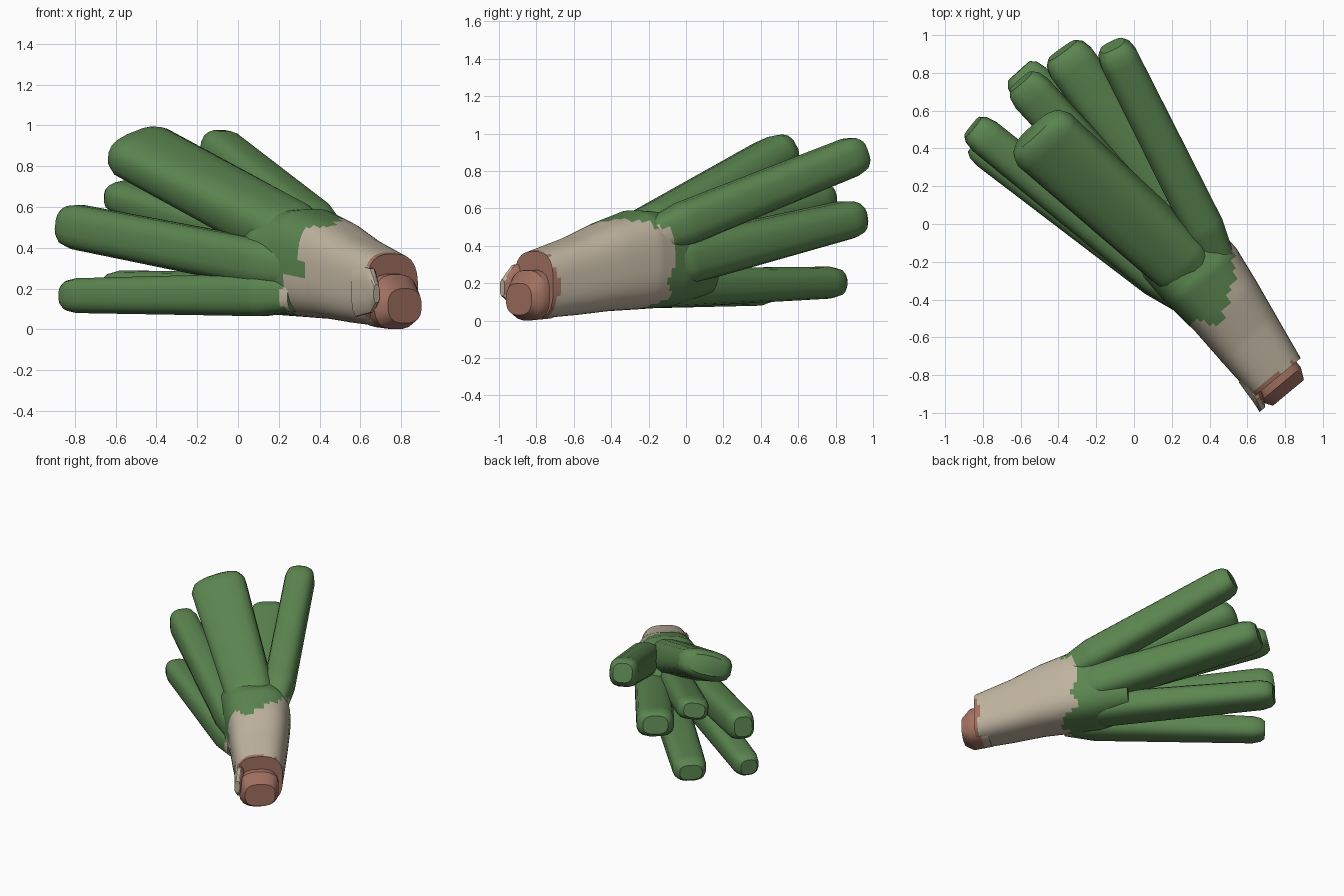
import bpy, bmesh, math
from mathutils import Vector

if "Cube" in bpy.data.objects:
    bpy.data.objects.remove(bpy.data.objects["Cube"])

AX = Vector((-0.64, 0.77, 0)).normalized()    # root -> leaves
SIDE = Vector((0.77, 0.64, 0)).normalized()   # across the bunch
UP = Vector((0, 0, 1))


def material(name, rgb):
    m = bpy.data.materials.new(name)
    m.diffuse_color = (*rgb, 1)
    m.use_nodes = True
    m.node_tree.nodes["Principled BSDF"].inputs["Base Color"].default_value = m.diffuse_color
    return m


MATS = [material("leaf green", (0.105, 0.235, 0.08)),
        material("pale stem", (0.52, 0.45, 0.345)),
        material("root brown", (0.36, 0.165, 0.12))]


def ramp(v, a, b):
    return max(0.0, min(1.0, (v - a) / (b - a)))


def colour(p):
    """Pick root, stem or leaf colour from position, with ragged borders."""
    t, s, z = p.dot(AX), p.dot(SIDE), p.z
    wob = 0.03 * math.sin(23 * z + 17 * s) + 0.015 * math.sin(61 * z - 40 * s)
    edge = -0.61 + 0.24 * ramp(s, 0.12, 0.3) + wob
    if z < 0.27 and s < 0.2:
        edge += 0.11
    if z > 0.5:
        edge -= 0.07
    if t < -1.085 + wob * 0.5 and s > -0.085:
        return 2
    return 1 if t < edge else 0


def section(c, side, up, hw, hh, n, power):
    """Rounded-box ring around c."""
    pts = []
    for i in range(n):
        a = 2 * math.pi * (i + 0.5) / n
        ca, sa = math.cos(a), math.sin(a)
        x = math.copysign(abs(ca) ** power, ca) * hw
        y = math.copysign(abs(sa) ** power, sa) * hh
        pts.append(c + side * x + up * y)
    return pts


def loft(name, rings, step=0.025):
    """Skin key rings, subdividing lengthwise so colour borders stay fine."""
    full = [rings[0]]
    for a, b in zip(rings, rings[1:]):
        d = max((q - p).length for p, q in zip(a, b))
        k = max(1, round(d / step))
        for j in range(1, k + 1):
            full.append([p.lerp(q, j / k) for p, q in zip(a, b)])
    bm = bmesh.new()
    vs = [[bm.verts.new(p) for p in r] for r in full]
    n = len(vs[0])
    for a, b in zip(vs, vs[1:]):
        for i in range(n):
            bm.faces.new((a[i], a[(i + 1) % n], b[(i + 1) % n], b[i]))
    bm.faces.new(vs[0][::-1])
    bm.faces.new(vs[-1])
    bmesh.ops.recalc_face_normals(bm, faces=bm.faces)
    for f in bm.faces:
        f.material_index = colour(f.calc_center_median())
    me = bpy.data.meshes.new(name)
    bm.to_mesh(me)
    bm.free()
    for m in MATS:
        me.materials.append(m)
    ob = bpy.data.objects.new(name, me)
    bpy.context.collection.objects.link(ob)
    bpy.context.view_layer.objects.active = ob
    ob.select_set(True)
    bpy.ops.object.shade_smooth_by_angle(angle=math.radians(35))
    ob.select_set(False)


def axis_loft(name, keys, n, power):
    """keys: t, s min, s max, z min, z max along the bunch axis."""
    rings = []
    for t, s0, s1, z0, z1 in keys:
        c = AX * t + SIDE * (s0 + s1) / 2 + UP * (z0 + z1) / 2
        rings.append(section(c, SIDE, UP, (s1 - s0) / 2, (z1 - z0) / 2, n, power))
    loft(name, rings)


# Stem: widens from the root and dies inside the leaves
axis_loft("stem", [(-1.11, 0.0, 0.13, 0.12, 0.25), (-1.11, -0.10, 0.225, 0.01, 0.37),
                   (-0.85, -0.11, 0.27, 0.03, 0.45), (-0.65, -0.115, 0.305, 0.05, 0.53),
                   (-0.45, -0.135, 0.335, 0.06, 0.59), (-0.25, -0.15, 0.33, 0.07, 0.58),
                   (0.0, -0.08, 0.28, 0.13, 0.5)], 40, 0.7)

# Root knob under the stem end, with a pale flap at its left
axis_loft("root_knob", [(-1.02, -0.08, 0.2, 0.01, 0.28), (-1.15, -0.09, 0.195, 0.0, 0.27),
                        (-1.21, -0.05, 0.165, 0.03, 0.2)], 20, 0.75)
axis_loft("stem_flap", [(-1.0, -0.11, -0.02, 0.06, 0.32), (-1.13, -0.118, -0.05, 0.08, 0.3),
                        (-1.19, -0.125, -0.085, 0.13, 0.22)], 12, 0.75)

# Leaves: base, tip, base half size, tip half size, roll in degrees
LEAVES = {
    "leaf_top_wide": ((0.37, -0.31, 0.41), (-0.53, 0.495, 0.90), (0.17, 0.14), (0.20, 0.105), -18),
    "leaf_top_right": ((0.45, -0.18, 0.45), (-0.115, 0.945, 0.90), (0.11, 0.12), (0.105, 0.105), 0),
    "leaf_left_upper": ((0.29, -0.41, 0.29), (-0.855, 0.515, 0.515), (0.11, 0.12), (0.10, 0.11), 0),
    "leaf_left_lower": ((0.29, -0.41, 0.17), (-0.845, 0.43, 0.165), (0.11, 0.11), (0.09, 0.085), 0),
    "leaf_mid_upper": ((0.36, -0.28, 0.34), (-0.60, 0.755, 0.665), (0.11, 0.12), (0.115, 0.08), -10),
    "leaf_mid_lower": ((0.36, -0.26, 0.17), (-0.61, 0.81, 0.205), (0.13, 0.11), (0.12, 0.085), 0),
    "leaf_right_mid": ((0.42, -0.19, 0.28), (-0.38, 0.92, 0.555), (0.13, 0.14), (0.135, 0.10), 0),
}
for name, (b, t, bs, ts, roll) in LEAVES.items():
    b, t = Vector(b), Vector(t)
    d = (t - b).normalized()
    side = d.cross(UP).normalized()
    up = side.cross(d)
    r = math.radians(-roll)
    side, up = side * math.cos(r) + up * math.sin(r), up * math.cos(r) - side * math.sin(r)
    rings = []
    # start slim inside the stem, finish with a chamfered blunt tip
    for u, k in ((0, 0.75), (0.15, 1), (0.94, 1), (0.98, 0.88), (1, 0.66)):
        hw = (bs[0] + (ts[0] - bs[0]) * u) * k
        hh = (bs[1] + (ts[1] - bs[1]) * u) * k
        rings.append(section(b.lerp(t, u), side, up, hw, hh, 16, 0.7))
    loft(name, rings)
